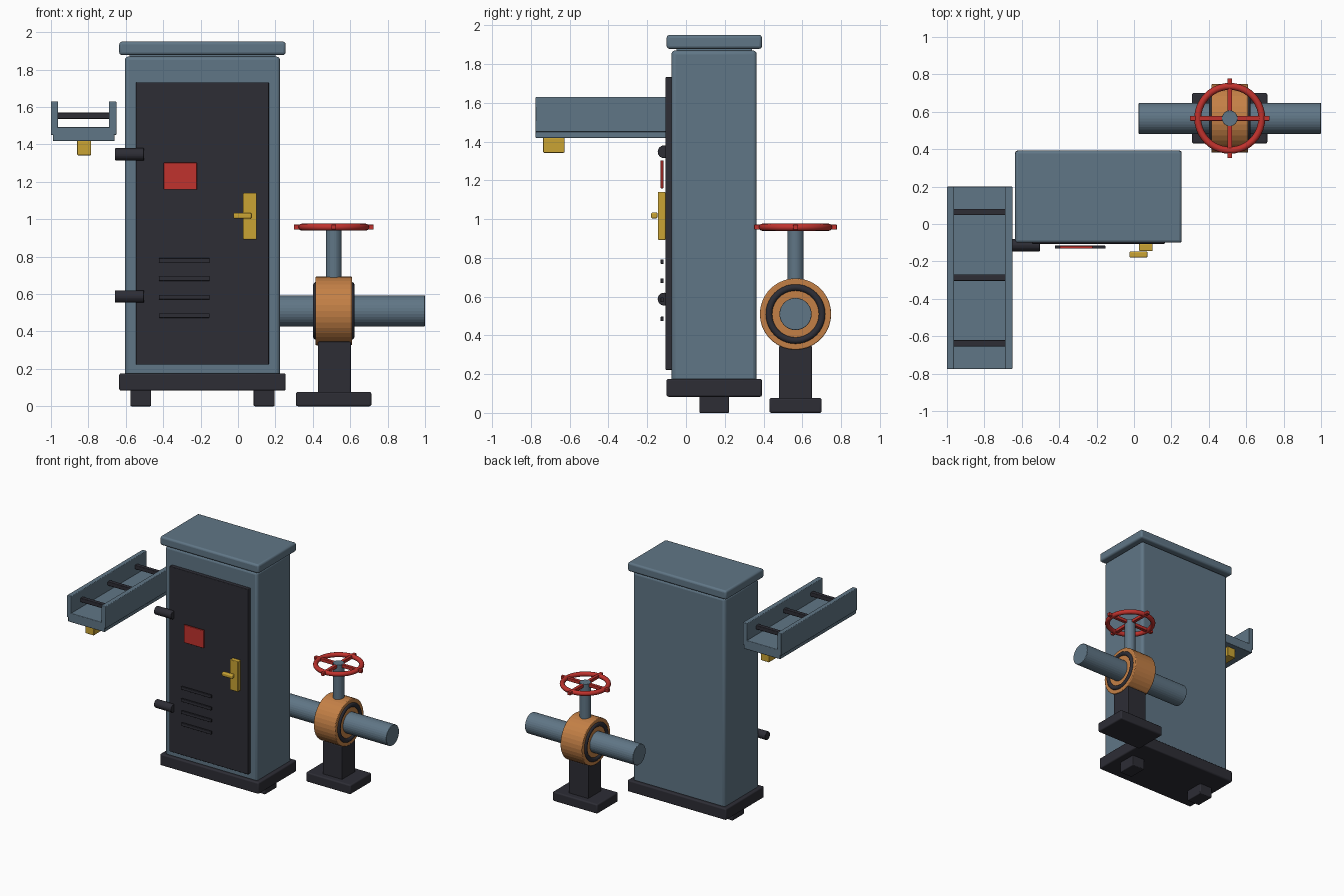
import bpy, math
from mathutils import Vector

if "Cube" in bpy.data.objects:
    bpy.data.objects.remove(bpy.data.objects["Cube"])


def material(name, rgb):
    m = bpy.data.materials.new(name)
    lin = [((c / 255 + 0.055) / 1.055) ** 2.4 for c in rgb]
    m.diffuse_color = (*lin, 1)
    m.use_nodes = True
    m.node_tree.nodes["Principled BSDF"].inputs["Base Color"].default_value = m.diffuse_color
    return m


STEEL = material("blue_grey_steel", (96, 118, 134))
DARK = material("dark_charcoal", (45, 45, 53))
BRONZE = material("bronze_orange", (196, 128, 70))
BRASS = material("brass_yellow", (202, 164, 52))
RED = material("signal_red", (192, 50, 45))


def finish(name, mat, bevel, smooth=True):
    ob = bpy.context.object
    ob.name = name
    ob.data.materials.append(mat)
    if bevel:
        b = ob.modifiers.new("bevel", 'BEVEL')
        b.width = bevel
        b.segments = 3
        b.limit_method = 'ANGLE'
        b.angle_limit = math.radians(40)
    if smooth:
        bpy.ops.object.shade_smooth_by_angle(angle=math.radians(35))
    return ob


def box(name, mat, x, y, z, bevel=0.005):
    """Bevelled box from three (min, max) ranges."""
    lo, hi = (Vector(c) for c in zip(x, y, z))
    bpy.ops.mesh.primitive_cube_add(size=1, location=(lo + hi) / 2)
    bpy.context.object.scale = hi - lo
    bpy.ops.object.transform_apply(location=False, rotation=False, scale=True)
    return finish(name, mat, bevel)


def rod(name, mat, a, b, radius, sides=32, bevel=0.004):
    """Cylinder between two points."""
    a, b = Vector(a), Vector(b)
    d = b - a
    bpy.ops.mesh.primitive_cylinder_add(
        vertices=sides, radius=radius, depth=d.length, location=(a + b) / 2,
        rotation=d.to_track_quat('Z', 'Y').to_euler())
    return finish(name, mat, bevel, smooth=False)


def ring(name, mat, loc, major, minor, rot=(0, 0, 0)):
    bpy.ops.mesh.primitive_torus_add(
        major_radius=major, minor_radius=minor, major_segments=40,
        minor_segments=12, location=loc, rotation=rot)
    return finish(name, mat, 0)


# Cabinet shell, roof, plinth and feet
box("cabinet_body", STEEL, (-0.605, 0.225), (-0.075, 0.365), (0.16, 1.87), 0.02)
box("cabinet_roof", STEEL, (-0.635, 0.255), (-0.10, 0.392), (1.878, 1.95), 0.015)
box("roof_neck", STEEL, (-0.58, 0.20), (-0.05, 0.34), (1.86, 1.89), 0)
box("cabinet_plinth", DARK, (-0.635, 0.255), (-0.10, 0.392), (0.083, 0.176), 0.01)
for side, x in (("left", -0.52), ("right", 0.14)):
    box("foot_" + side, DARK, (x - 0.056, x + 0.056), (0.07, 0.222), (0, 0.09), 0.006)

# Door with hinges, label plate, vents and handle
box("door", DARK, (-0.545, 0.165), (-0.106, -0.07), (0.222, 1.732))
for i, z in enumerate((0.587, 1.347)):
    rod(f"hinge_{i}", DARK, (-0.657, -0.113, z), (-0.502, -0.113, z), 0.033, 24)
box("warning_plate", RED, (-0.397, -0.22), (-0.131, -0.117), (1.158, 1.303), 0.003)
for i in range(4):
    z = 0.485 + i * 0.0985
    box(f"vent_{i}", DARK, (-0.423, -0.152), (-0.131, -0.116), (z - 0.012, z + 0.012), 0.003)
box("handle_plate", BRASS, (0.027, 0.10), (-0.145, -0.106), (0.892, 1.14))
box("handle_lever", BRASS, (-0.025, 0.072), (-0.18, -0.147), (1.003, 1.034), 0.008)

# Cable tray: floor, two walls, three rungs and two brackets
TRAY_Y = (-0.776, 0.2)
box("tray_floor", STEEL, (-0.99, -0.66), TRAY_Y, (1.418, 1.492))
for side, x in (("outer", (-1.0, -0.962)), ("inner", (-0.69, -0.65))):
    box("tray_wall_" + side, STEEL, x, TRAY_Y, (1.45, 1.63))
for i in range(3):
    y = -0.638 + i * 0.351
    box(f"tray_rung_{i}", DARK, (-0.97, -0.68), (y - 0.017, y + 0.017), (1.537, 1.57))
for i, y in enumerate((-0.682, 0.105)):
    box(f"tray_bracket_{i}", BRASS, (-0.86, -0.785), (y - 0.055, y + 0.055), (1.342, 1.42))

# Valve pipe, body and sealing rings
VX, VY, VZ = 0.512, 0.565, 0.51
rod("pipe", STEEL, (0.025, VY, VZ), (1.0, VY, VZ), 0.083)
rod("valve_body", BRONZE, (VX - 0.098, VY, VZ), (VX + 0.098, VY, VZ), 0.184, 36, 0.006)
for side, s in (("left", -1), ("right", 1)):
    ring("seal_ring_" + side, DARK, (VX + s * 0.093, VY, VZ), 0.137, 0.018, (0, math.pi / 2, 0))

# Pedestal
box("pedestal_base", DARK, (0.31, 0.713), (0.43, 0.70), (0, 0.077), 0.01)
box("pedestal_post", DARK, (0.427, 0.603), (0.479, 0.65), (0.06, 0.345), 0.006)

# Stem and hand wheel
WZ = 0.958
rod("valve_stem", STEEL, (VX, VY, 0.65), (VX, VY, WZ + 0.014), 0.042, 24, 0.002)
ring("hand_wheel_rim", RED, (VX, VY, WZ), 0.171, 0.0185)
box("wheel_spoke_x", RED, (VX - 0.213, VX + 0.213), (VY - 0.013, VY + 0.013), (WZ - 0.013, WZ + 0.013), 0.003)
box("wheel_spoke_y", RED, (VX - 0.013, VX + 0.013), (VY - 0.213, VY + 0.213), (WZ - 0.0128, WZ + 0.0128), 0.003)
